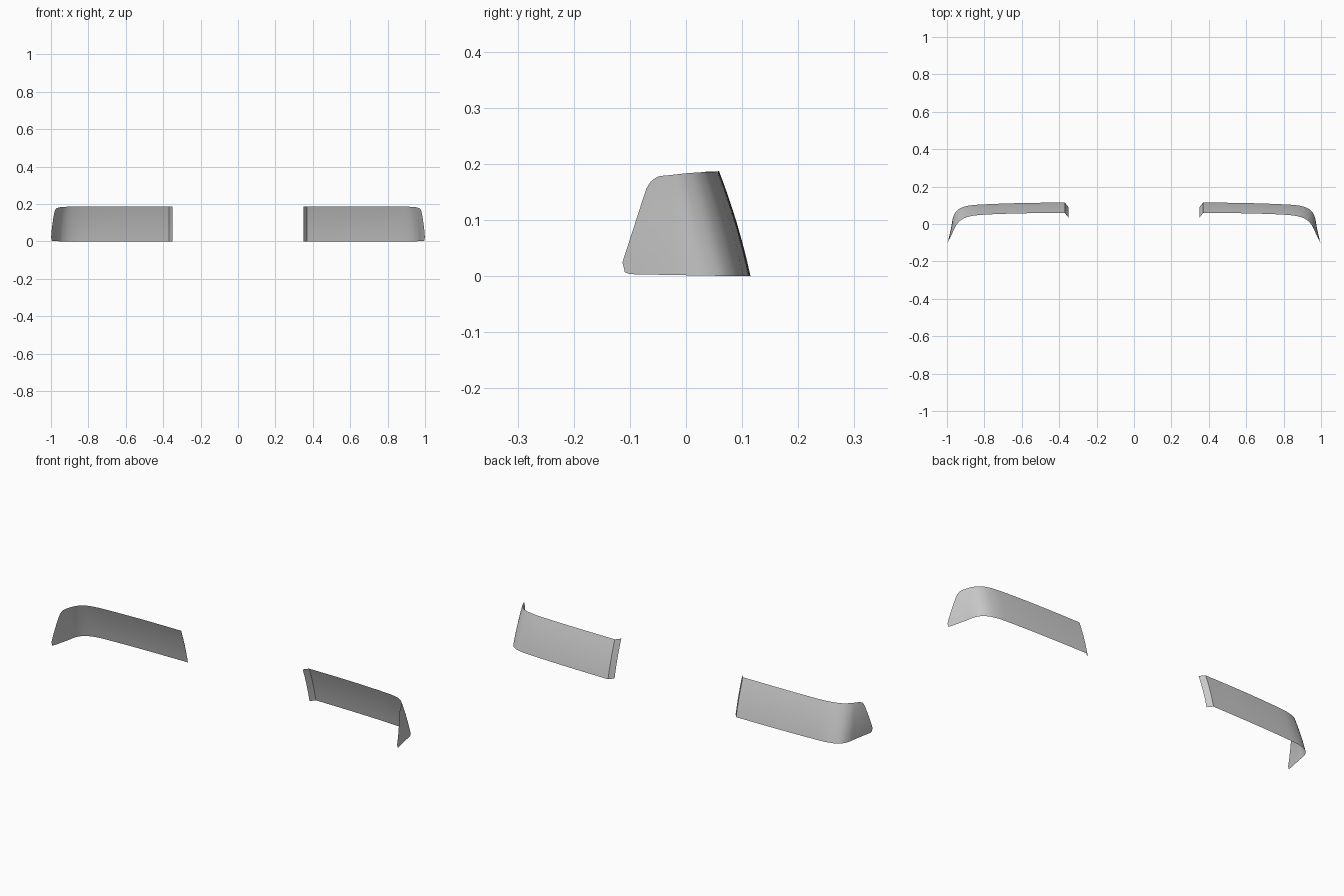
import bpy, bmesh, math
from mathutils import Vector

if "Cube" in bpy.data.objects:
    bpy.data.objects.remove(bpy.data.objects["Cube"])

# Lower and upper edge paths of the right-hand wraparound panel (matching points)
BOTTOM = [(.37, .115, 0), (.6, .112, 0), (.8, .105, 0), (.89, .097, 0), (.94, .077, 0),
          (.965, .042, .001), (.978, -.02, .002), (1.0, -.12, .004)]
TOP = [(.37, .059, .187), (.6, .057, .187), (.8, .05, .186), (.88, .04, .186), (.922, .023, .185),
       (.948, -.003, .183), (.963, -.03, .18), (.977, -.064, .177)]
STEPS, ROWS, RADIUS = 10, 8, .022


def smooth_path(points):
    """Catmull-Rom curve through the points."""
    p = [Vector(q) for q in points]
    p = [2 * p[0] - p[1]] + p + [2 * p[-1] - p[-2]]
    out = []
    for i in range(1, len(p) - 2):
        a, b, c, d = p[i - 1:i + 3]
        for s in range(STEPS):
            t = s / STEPS
            out.append(.5 * (2 * b + (c - a) * t + (2 * a - 5 * b + 4 * c - d) * t * t
                             + (3 * b - a - 3 * c + d) * t ** 3))
    return out + [p[-2]]


def corner_trim(dist):
    """How far the edge is pulled in near the rounded end corners."""
    if dist >= RADIUS:
        return 0
    return RADIUS - math.sqrt(RADIUS ** 2 - (RADIUS - dist) ** 2)


low, high = smooth_path(BOTTOM), smooth_path(TOP)
bm = bmesh.new()
columns = []

# Short return flange at the inner end
flange = Vector((-.02, -.025, 0))
paths = [(low[0] + flange, high[0] + flange)] + list(zip(low, high))
last = len(paths) - 1
for i, (a, b) in enumerate(paths):
    height = (b - a).length
    trim_low = corner_trim((a - low[-1]).length) / height
    trim_high = corner_trim((b - high[-1]).length) / height
    wrap = max(0, min(1, (a.x - .85) / .14))
    column = []
    for r in range(ROWS + 1):
        v = trim_low + (1 - trim_low - trim_high) * r / ROWS
        bow = 4 * v * (1 - v) * .004
        column.append(bm.verts.new(a.lerp(b, v) + Vector((bow * wrap, bow * (1 - wrap), 0))))
    columns.append(column)

# Skin between the columns, facing outwards
for c, d in zip(columns, columns[1:]):
    for r in range(ROWS):
        bm.faces.new((c[r], c[r + 1], d[r + 1], d[r]))

mesh = bpy.data.meshes.new("corner_panels")
bm.to_mesh(mesh)
bm.free()
panels = bpy.data.objects.new("corner_panels", mesh)
bpy.context.collection.objects.link(panels)
bpy.context.view_layer.objects.active = panels
panels.select_set(True)
bpy.ops.object.shade_smooth_by_angle(angle=math.radians(30))

# Matching panel on the left side
mirror = panels.modifiers.new("mirror", 'MIRROR')
mirror.use_mirror_merge = False
